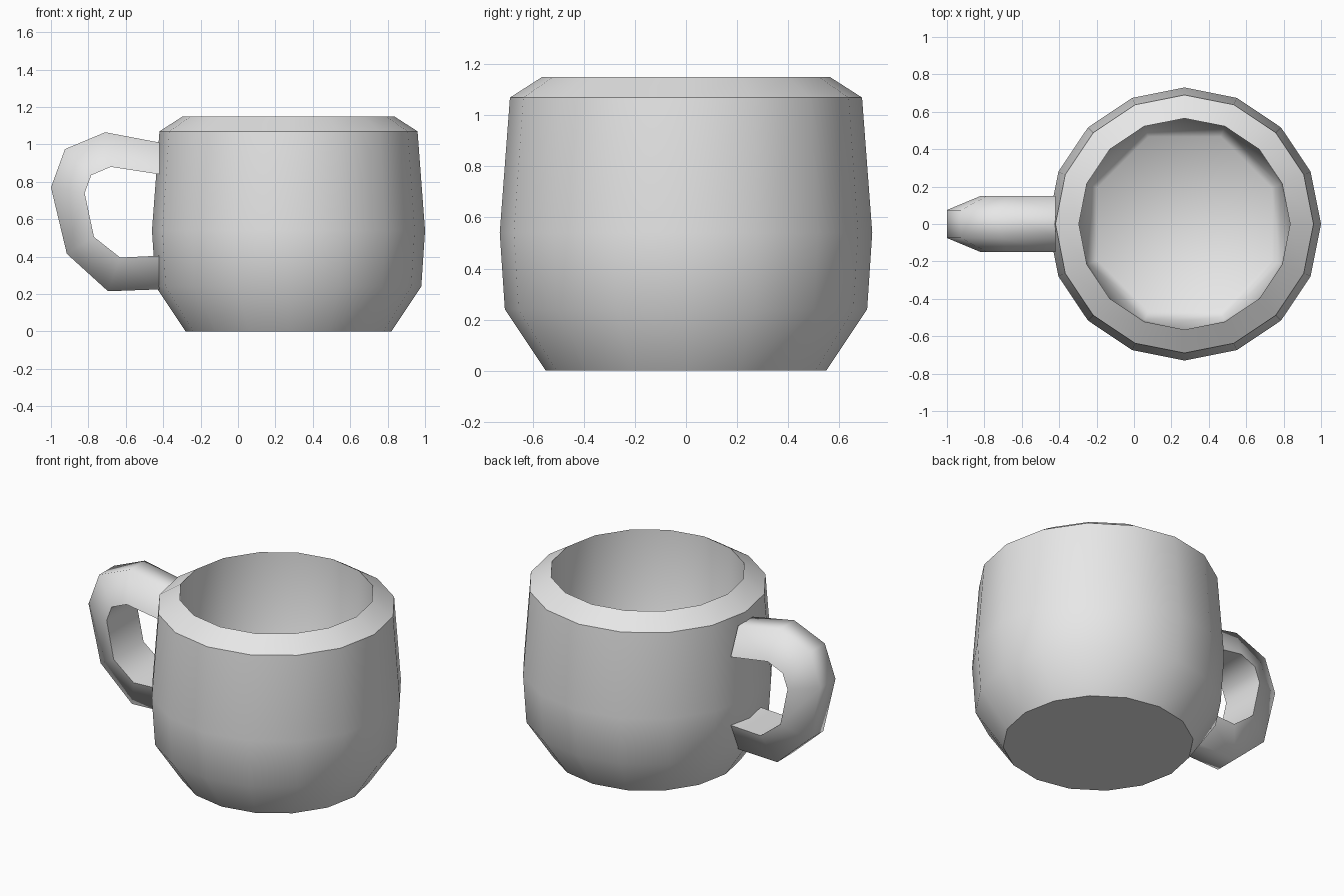
import bpy, bmesh
from math import cos, sin, pi, radians

cube = bpy.data.objects.get("Cube")
if cube:
    bpy.data.objects.remove(cube, do_unlink=True)

# Single grey finish
grey = bpy.data.materials.new("plain grey")
grey.use_nodes = True
color = (0.8, 0.8, 0.8, 1)
grey.diffuse_color = color
grey.node_tree.nodes["Principled BSDF"].inputs["Base Color"].default_value = color

CENTER_X = 0.27
SIDES = 16


def finish(bm, name, angle):
    """Turn the bmesh into a named, smooth shaded object."""
    bmesh.ops.recalc_face_normals(bm, faces=bm.faces)
    mesh = bpy.data.meshes.new(name)
    bm.to_mesh(mesh)
    bm.free()
    mesh.materials.append(grey)
    obj = bpy.data.objects.new(name, mesh)
    bpy.context.collection.objects.link(obj)
    bpy.ops.object.select_all(action='DESELECT')
    obj.select_set(True)
    bpy.context.view_layer.objects.active = obj
    bpy.ops.object.shade_smooth_by_angle(angle=radians(angle))
    return obj


def ring(bm, radius, z, indices):
    """Vertices at the given steps around the cup axis."""
    return [bm.verts.new((CENTER_X + radius * cos(2 * pi * i / SIDES),
                          radius * sin(2 * pi * i / SIDES), z)) for i in indices]


def bridge(bm, a, b):
    n = len(a)
    for i in range(n):
        j = (i + 1) % n
        bm.faces.new((a[i], a[j], b[j], b[i]))


# Cup: lathed outside up to the rim
bm = bmesh.new()
profile = [(0.55, 0), (0.71, 0.24), (0.73, 0.54), (0.69, 1.07), (0.565, 1.15)]
rings = [ring(bm, r, z, range(SIDES)) for r, z in profile]
bm.faces.new(rings[0])
for low, high in zip(rings, rings[1:]):
    bridge(bm, low, high)

# Cup: inner wall narrows to an eight-sided floor
rim = rings[-1]
odd = range(1, SIDES, 2)
wall = ring(bm, 0.555, 0.17, odd)
floor = ring(bm, 0.505, 0.12, odd)
for k, i in enumerate(odd):
    here, after = wall[k], wall[(k + 1) % len(wall)]
    mid, end = rim[(i + 1) % SIDES], rim[(i + 2) % SIDES]
    bm.faces.new((rim[i], mid, here))
    bm.faces.new((here, mid, after))
    bm.faces.new((mid, end, after))
bridge(bm, wall, floor)
bm.faces.new(floor)
finish(bm, "cup", 50)

# Handle: wide flat inside, narrower outside, swept through paired points
outer = [(-0.42, 1.01), (-0.71, 1.065), (-0.925, 0.975), (-1, 0.77),
         (-0.915, 0.415), (-0.695, 0.215), (-0.42, 0.225)]
inner = [(-0.42, 0.84), (-0.68, 0.88), (-0.785, 0.835), (-0.82, 0.74),
         (-0.77, 0.505), (-0.63, 0.395), (-0.42, 0.405)]
bm = bmesh.new()
sections = []
for (ox, oz), (ix, iz) in zip(outer, inner):
    corners = [(ox, -0.075, oz), (ox, 0.075, oz), (ix, 0.15, iz), (ix, -0.15, iz)]
    sections.append([bm.verts.new(c) for c in corners])
for a, b in zip(sections, sections[1:]):
    bridge(bm, a, b)
bm.faces.new(sections[0])
bm.faces.new(sections[-1])
finish(bm, "handle", 75)
